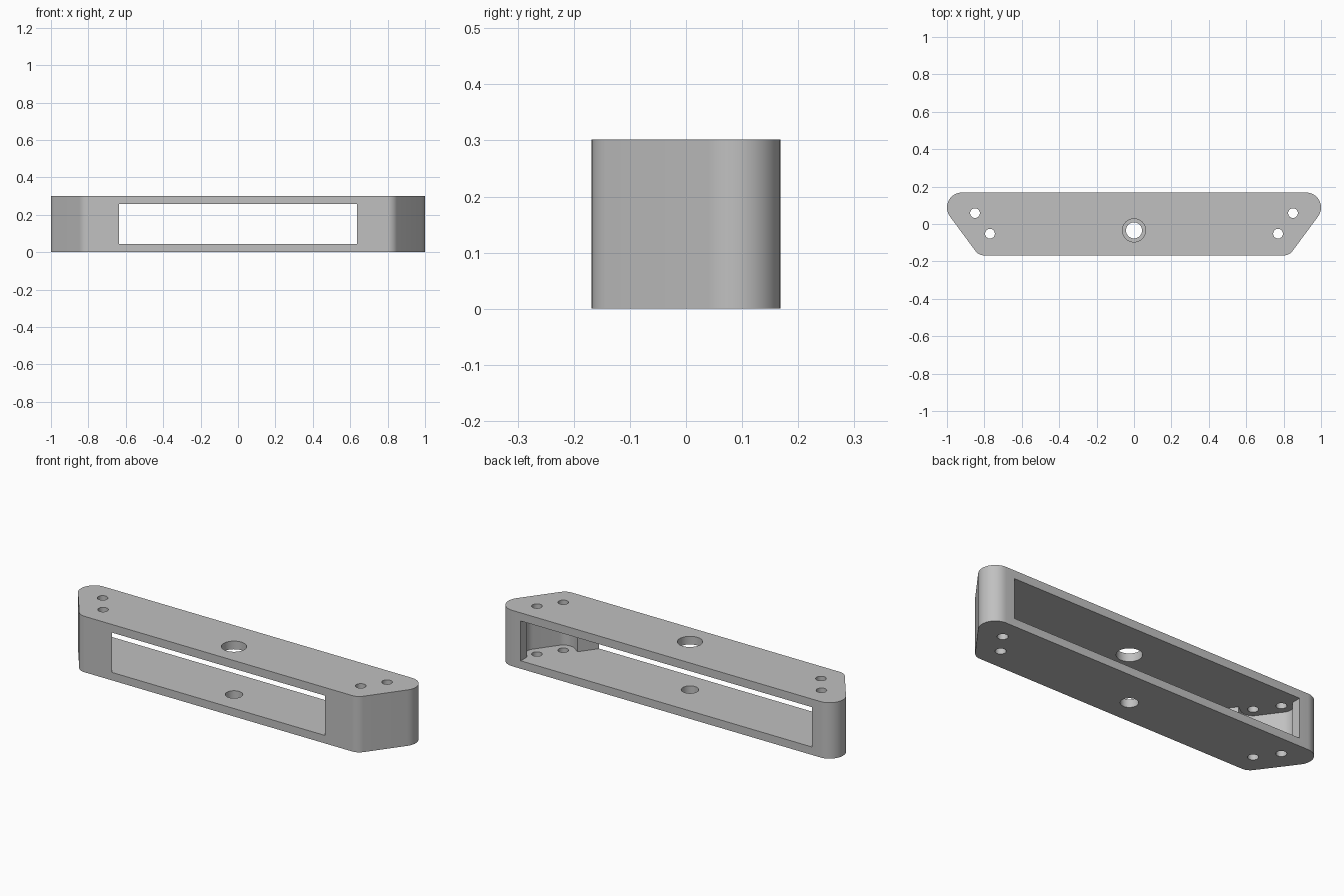
import bpy, bmesh, math
from mathutils import Vector

cube = bpy.data.objects.get("Cube")
if cube:
    bpy.data.objects.remove(cube)

HEIGHT = 0.302
FLOOR, CEILING = 0.043, 0.258
U = Vector((0.59, 0.81)).normalized()      # direction of the slanted ends
N = Vector((U.y, -U.x))                    # outward normal of the slanted ends
INNER_SCREW = Vector((0.77, -0.052))
OUTER_SCREW = Vector((0.85, 0.058))
SLANT = math.atan2(N.y, N.x)

grey = bpy.data.materials.new("plain grey")
grey.use_nodes = True
colour = (0.53, 0.53, 0.53, 1)
grey.diffuse_color = colour
grey.node_tree.nodes["Principled BSDF"].inputs["Base Color"].default_value = colour


def arc(centre, radius, start, end, steps=16):
    angles = [start + (end - start) * i / steps for i in range(steps + 1)]
    return [Vector((centre[0] + radius * math.cos(a), centre[1] + radius * math.sin(a))) for a in angles]


def mirrored(half):
    """Close a right-hand outline with its mirror image."""
    return half + [Vector((-p.x, p.y)) for p in reversed(half)]


def prism(name, outline, bottom, top):
    bm = bmesh.new()
    face = bm.faces.new([bm.verts.new((p.x, p.y, bottom)) for p in outline])
    walls = bmesh.ops.extrude_face_region(bm, geom=[face])
    moved = [v for v in walls["geom"] if isinstance(v, bmesh.types.BMVert)]
    bmesh.ops.translate(bm, verts=moved, vec=(0, 0, top - bottom))
    bmesh.ops.recalc_face_normals(bm, faces=bm.faces)
    mesh = bpy.data.meshes.new(name)
    bm.to_mesh(mesh)
    bm.free()
    mesh.materials.append(grey)
    obj = bpy.data.objects.new(name, mesh)
    bpy.context.collection.objects.link(obj)
    return obj


def cut(target, outline, bottom, top):
    cutter = prism("cutter", outline, bottom, top)
    cutter.hide_render = True
    mod = target.modifiers.new("cut", "BOOLEAN")
    mod.operation, mod.solver, mod.object = "DIFFERENCE", "EXACT", cutter
    bpy.context.view_layer.objects.active = target
    bpy.ops.object.modifier_apply(modifier=mod.name)
    bpy.data.objects.remove(cutter)


# Housing: rounded trapezoid block
outer = arc((0.80, -0.108), 0.06, -math.pi / 2, SLANT) + arc((0.92, 0.088), 0.08, SLANT, math.pi / 2)
housing = prism("housing", mirrored(outer), 0, HEIGHT)

# Cavity open at front and back, with a rounded pocket around the screws
pocket_end = INNER_SCREW - 0.06 * U - 0.04 * N
front_end = pocket_end - 0.16 * U
lip = math.acos(1 / 3)
cavity = [front_end, pocket_end]
cavity += arc(INNER_SCREW, 0.06, SLANT - math.pi / 2, SLANT)
cavity += arc(OUTER_SCREW, 0.06, SLANT, lip)
cavity.append(Vector((OUTER_SCREW.x + 0.02, 0.25)))
cut(housing, mirrored(cavity), FLOOR, CEILING)

# Screw holes through both plates
for side in (-1, 1):
    for screw in (INNER_SCREW, OUTER_SCREW):
        circle = arc((side * screw.x, screw.y), 0.026, 0, 2 * math.pi, 32)[:-1]
        cut(housing, circle, -0.1, HEIGHT + 0.1)

# Central hole: wide in the top plate, narrower in the bottom plate
for radius, bottom, top in ((0.062, 0.15, 0.4), (0.043, -0.1, 0.15)):
    cut(housing, arc((0, -0.034), radius, 0, 2 * math.pi, 40)[:-1], bottom, top)

bpy.ops.object.select_all(action="DESELECT")
housing.select_set(True)
bpy.context.view_layer.objects.active = housing
bpy.ops.object.shade_smooth_by_angle(angle=math.radians(30))
